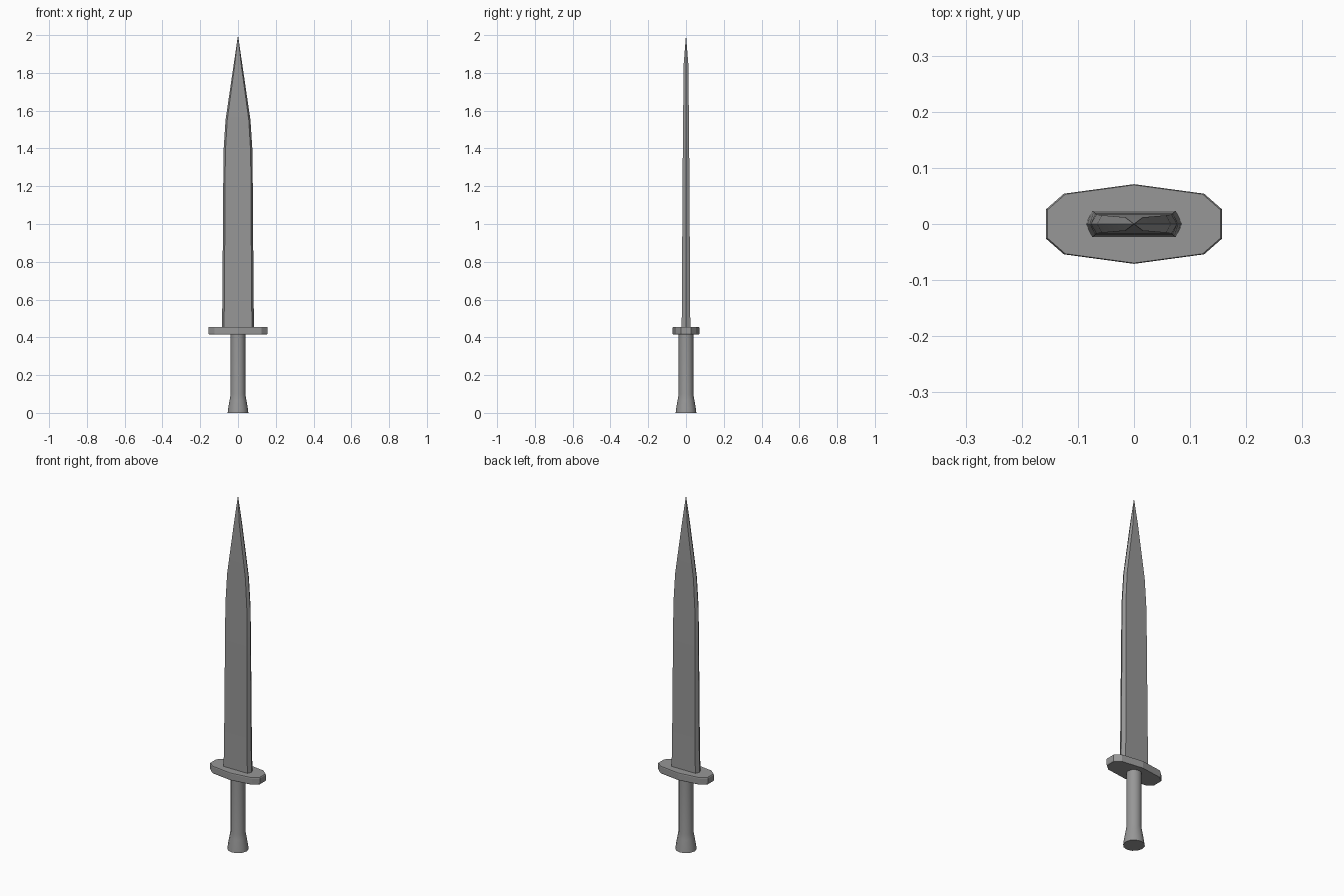
import bpy, bmesh
from math import cos, sin, pi

if "Cube" in bpy.data.objects:
    bpy.data.objects.remove(bpy.data.objects["Cube"])

steel = bpy.data.materials.new("dark_grey")
steel.diffuse_color = (0.31, 0.31, 0.31, 1)
steel.use_nodes = True
steel.node_tree.nodes["Principled BSDF"].inputs["Base Color"].default_value = steel.diffuse_color


def loft(name, rings, tip=None):
    """Skin a stack of equal-length rings, capped at both ends or drawn to a tip."""
    bm = bmesh.new()
    loops = [[bm.verts.new(p) for p in ring] for ring in rings]
    n = len(loops[0])
    for a, b in zip(loops, loops[1:]):
        for i in range(n):
            j = (i + 1) % n
            bm.faces.new((a[i], a[j], b[j], b[i]))
    bm.faces.new(loops[0][::-1])
    if tip:
        t = bm.verts.new(tip)
        for i in range(n):
            bm.faces.new((loops[-1][i], loops[-1][(i + 1) % n], t))
    else:
        bm.faces.new(loops[-1])
    bmesh.ops.recalc_face_normals(bm, faces=bm.faces)
    mesh = bpy.data.meshes.new(name)
    bm.to_mesh(mesh)
    bm.free()
    mesh.materials.append(steel)
    obj = bpy.data.objects.new(name, mesh)
    bpy.context.collection.objects.link(obj)
    return obj


def smooth(obj):
    bpy.ops.object.select_all(action='DESELECT')
    bpy.context.view_layer.objects.active = obj
    obj.select_set(True)
    bpy.ops.object.shade_smooth_by_angle(angle=pi / 5)


# Blade: six-sided section, (height, half width, flat half width, half thickness)
def blade_ring(z, w, f, t):
    return [(w, 0, z), (f, t, z), (-f, t, z), (-w, 0, z), (-f, -t, z), (f, -t, z)]


blade_sections = [
    (0.44, 0.086, 0.075, 0.023),
    (0.57, 0.083, 0.072, 0.022),
    (1.08, 0.079, 0.069, 0.019),
    (1.38, 0.077, 0.067, 0.017),
    (1.55, 0.066, 0.057, 0.0155),
    (1.85, 0.022, 0.016, 0.012),
]
smooth(loft("blade", [blade_ring(*s) for s in blade_sections], tip=(0, 0, 2.0)))

# Guard: ten-sided plate with a slim chamfer
outline = [(0.157, 0.026), (0.125, 0.054), (0, 0.071), (-0.125, 0.054), (-0.157, 0.026)]
outline += [(x, -y) for x, y in reversed(outline)]
loft("guard", [[(x * s, y * s, z) for x, y in outline]
               for z, s in ((0.415, 0.98), (0.42, 1), (0.45, 1), (0.455, 0.98))])

# Grip flaring into the pommel: (height, radius)
SIDES = 12
grip_profile = [(0, 0.055), (0.03, 0.051), (0.07, 0.044), (0.1, 0.039), (0.425, 0.039)]
smooth(loft("grip", [[(r * cos(2 * pi * i / SIDES), r * sin(2 * pi * i / SIDES), z)
                      for i in range(SIDES)] for z, r in grip_profile]))
